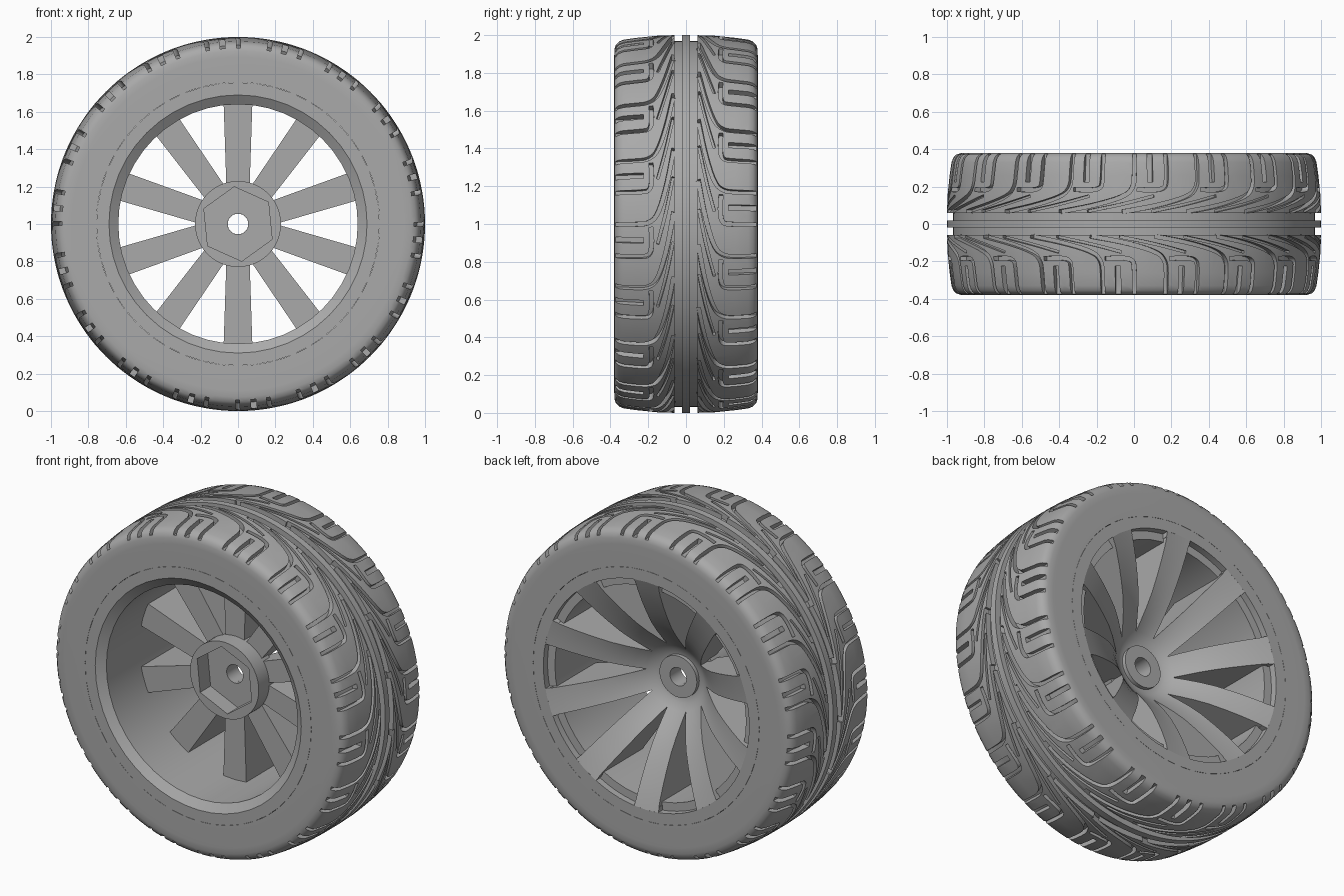
import bpy, bmesh
from math import sin, cos, pi, tan
from mathutils import Vector

cube = bpy.data.objects.get("Cube")
if cube:
    bpy.data.objects.remove(cube)

GREY = (0.4, 0.4, 0.4, 1)
grey = bpy.data.materials.new("grey")
grey.use_nodes = True
grey.diffuse_color = GREY
grey.node_tree.nodes["Principled BSDF"].inputs["Base Color"].default_value = GREY


def polar(r, t, y):
    """Point at radius r and angle t (from the top towards +x) about the axle."""
    return (r * sin(t), y, 1 + r * cos(t))


def finish(name, bm):
    bmesh.ops.recalc_face_normals(bm, faces=bm.faces)
    mesh = bpy.data.meshes.new(name)
    bm.to_mesh(mesh)
    bm.free()
    mesh.materials.append(grey)
    ob = bpy.data.objects.new(name, mesh)
    bpy.context.collection.objects.link(ob)
    return ob


def loft(bm, rings, closed):
    """Skin a list of equal point loops; join the ends or cap them."""
    loops = [[bm.verts.new(p) for p in ring] for ring in rings]
    n = len(loops[0])
    pairs = list(zip(loops, loops[1:]))
    if closed:
        pairs.append((loops[-1], loops[0]))
    else:
        bm.faces.new(loops[0])
        bm.faces.new(loops[-1][::-1])
    for a, b in pairs:
        for i in range(n):
            j = (i + 1) % n
            bm.faces.new((a[i], a[j], b[j], b[i]))


def revolve(name, profile, steps):
    bm = bmesh.new()
    loft(bm, [[polar(r, 2 * pi * k / steps, y) for r, y in profile] for k in range(steps)], True)
    return finish(name, bm)


def cut(target, cutter):
    mod = target.modifiers.new("cut", "BOOLEAN")
    mod.operation = "DIFFERENCE"
    mod.solver = "MANIFOLD"
    mod.object = cutter
    bpy.context.view_layer.objects.active = target
    bpy.ops.object.modifier_apply(modifier=mod.name)
    bpy.data.objects.remove(cutter)


def smooth(ob, angle=0.5):
    bpy.ops.object.select_all(action="DESELECT")
    ob.select_set(True)
    bpy.context.view_layer.objects.active = ob
    bpy.ops.object.shade_smooth_by_angle(angle=angle)


# Tyre: centre rib, two ring grooves, crowned tread, round shoulders
tread = [(1.0, 0.06), (0.997, 0.15), (0.986, 0.26), (0.976, 0.33)]
half = [(1.0, 0.02), (0.968, 0.02), (0.968, 0.06)] + tread + [
    (0.966, 0.355), (0.95, 0.371), (0.925, 0.379), (0.89, 0.38), (0.757, 0.38)]
tyre = revolve("tyre", [(r, -y) for r, y in reversed(half)] + half, 144)


def tread_radius(y):
    for (r0, y0), (r1, y1) in zip(tread, tread[1:]):
        if y <= y1:
            return r0 + (r1 - r0) * (y - y0) / (y1 - y0)
    return tread[-1][0]


def rounded(path):
    """Corner-cutting subdivision of an open path."""
    for _ in range(2):
        new = [path[0]]
        for a, b in zip(path, path[1:]):
            new += [a.lerp(b, 0.25), a.lerp(b, 0.75)]
        path = new + [path[-1]]
    return path


REPEATS = 18
PITCH = 2 * pi / REPEATS


def groove(path, width, depth):
    """Cut one groove, given as (arc, y) points, all round both halves of the tread."""
    pts = rounded([Vector(p) for p in path])
    bm = bmesh.new()
    for side in (1, -1):
        for k in range(REPEATS):
            turn = (k + side * 0.25) * PITCH
            rings = []
            for i, p in enumerate(pts):
                d = (pts[min(i + 1, len(pts) - 1)] - pts[max(i - 1, 0)]).normalized()
                off = Vector((-d.y, d.x)) * width / 2
                a, b = p + off, p - off
                low = tread_radius(p.y) - depth
                rings.append([polar(r, q.x + turn, side * q.y)
                              for r, q in ((low, a), (low, b), (1.06, b), (1.06, a))])
            loft(bm, rings, False)
    cut(tyre, finish("groove_cutter", bm))


groove([(-0.5, 0.065), (-0.3, 0.1), (-0.13, 0.15), (-0.09, 0.2), (-0.085, 0.26), (-0.085, 0.42)], 0.022, 0.035)
groove([(-0.07, 0.185), (0.02, 0.18), (0.08, 0.19), (0.09, 0.23), (0.09, 0.42)], 0.022, 0.035)
groove([(0, 0.225), (0, 0.3), (0, 0.42)], 0.03, 0.035)
groove([(-0.34, 0.068), (-0.15, 0.105), (0.02, 0.15)], 0.014, 0.025)
smooth(tyre)

# Rim barrel with bevelled front lip
rim = revolve("rim", [(0.757, -0.38), (0.69, -0.38), (0.64, -0.345), (0.64, 0.34),
                      (0.69, 0.34), (0.69, 0.38), (0.757, 0.38)], 48)
smooth(rim)

# Dished spoke disc, hollow on the outer face, with window openings
dish = [(0.69, 0.38), (0.62, 0.355), (0.54, 0.32), (0.46, 0.28), (0.38, 0.235),
        (0.31, 0.185), (0.25, 0.135), (0.2, 0.09), (0.16, 0.06), (0.12, 0.05)]
spokes = revolve("spokes", dish + [(0.055, 0.05), (0.055, -0.03), (0.645, -0.03),
                                   (0.645, 0.335), (0.69, 0.335)], 80)
SPOKES = 10


def window(radius, y0, y1):
    bm = bmesh.new()
    for k in range(SPOKES):
        mid = 2 * pi * (k + 0.5) / SPOKES
        edge = 2 * pi * 0.5 / SPOKES - 0.075 / 0.64
        outline = [(0.2, 0)]
        outline += [(radius, edge * i / 4) for i in range(-4, 5)]
        loft(bm, [[polar(r, mid + a, y) for r, a in outline] for y in (y0, y1)], False)
    cut(spokes, finish("window_cutter", bm))


window(0.66, -0.2, 0.5)
window(0.689, 0.34, 0.5)
smooth(spokes)

# Hub with hexagonal socket and axle hole
hub = revolve("hub", [(0.055, -0.13), (0.23, -0.13), (0.23, 0.03), (0.055, 0.03)], 48)
bm = bmesh.new()
loft(bm, [[polar(0.2, -0.1 + k * pi / 3, y) for k in range(6)] for y in (-0.2, -0.005)], False)
cut(hub, finish("hex_cutter", bm))
smooth(hub)

# Raised collar round the axle hole on the outer face
collar = revolve("collar", [(0.055, 0.0), (0.125, 0.0), (0.125, 0.075), (0.055, 0.075)], 40)
smooth(collar)
